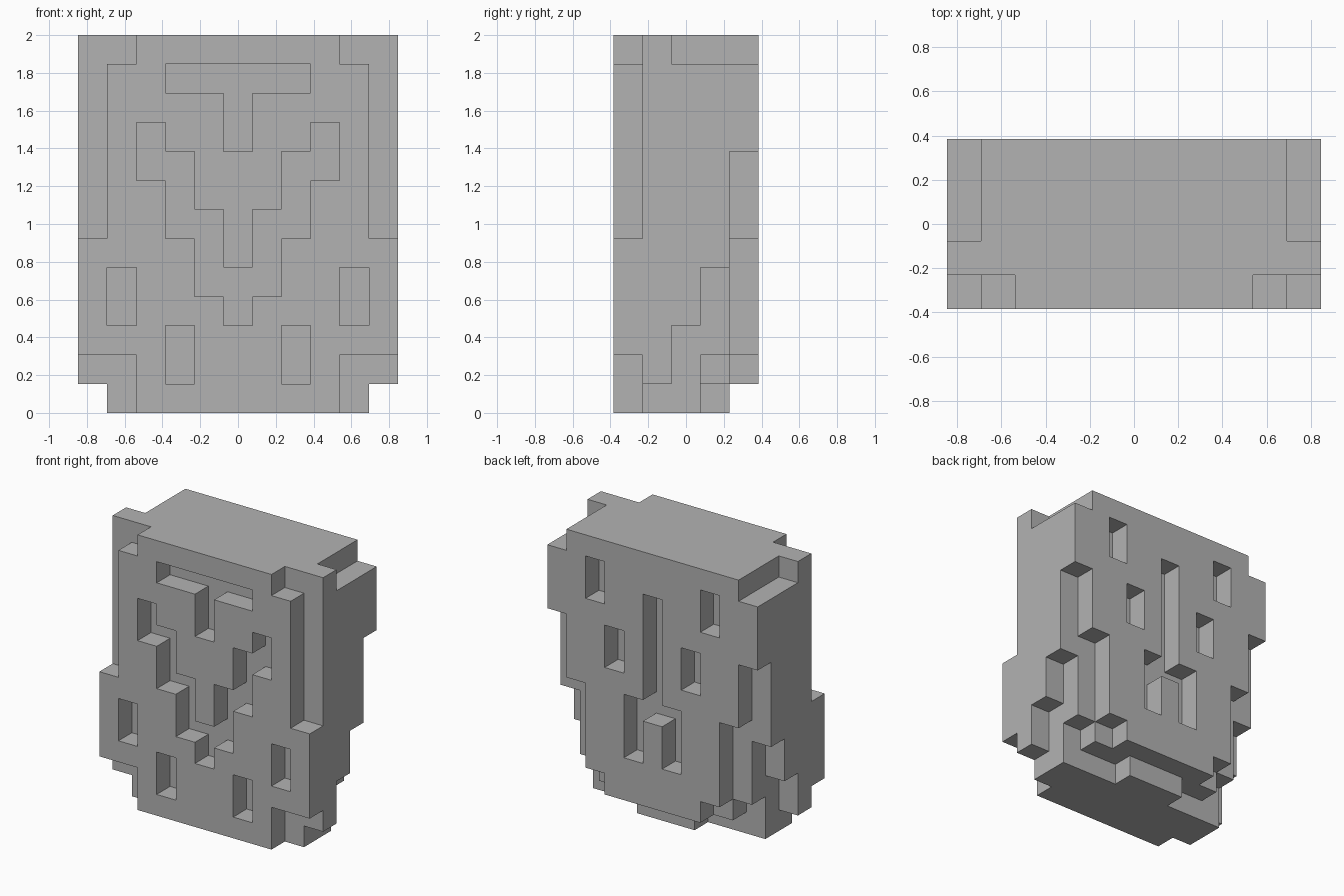
import bpy
import bmesh
from mathutils import Vector

cube = bpy.data.objects.get("Cube")
if cube:
    bpy.data.objects.remove(cube, do_unlink=True)

# Block grid: columns across x, layers from front to back, rows upward
COLS, LAYERS, ROWS = 11, 5, 13
UNIT = 2 / ROWS
FRONT, BACK = 0, LAYERS - 1
cells = set()


def span(cols, layer, rows):
    """Cells of a rectangle in one layer, mirrored left to right."""
    found = set()
    for c in range(*cols):
        for r in range(*rows):
            found |= {(c, layer, r), (COLS - 1 - c, layer, r)}
    return found


def fill(layer, *pieces):
    for c0, c1, r0, r1 in pieces:
        cells.update(span((c0, c1), layer, (r0, r1)))


def carve(layer, *pieces):
    for c0, c1, r0, r1 in pieces:
        cells.difference_update(span((c0, c1), layer, (r0, r1)))


# Body layers: (first column, end column, bottom row, top row) of one half
fill(0, (0, 1, 2, 6), (1, 2, 2, 12), (2, 6, 0, 13))
fill(1, (0, 1, 1, 13), (1, 6, 0, 13))
fill(2, (0, 1, 3, 12), (1, 6, 0, 13))
fill(3, (0, 1, 5, 12), (1, 2, 2, 13), (2, 4, 1, 13), (4, 6, 0, 13))
fill(4, (0, 1, 9, 12), (1, 2, 6, 13), (2, 3, 2, 13), (3, 6, 1, 13))

# Front carving: T bar, stepped V, side slots and lower slots
carve(FRONT, (3, 6, 11, 12), (5, 6, 9, 11))
carve(FRONT, (2, 3, 8, 10), (3, 4, 6, 9), (4, 5, 4, 7), (5, 6, 3, 5))
carve(FRONT, (1, 2, 3, 5), (3, 4, 1, 3))

# Back carving: forked groove, upper slots and middle slots
carve(BACK, (5, 6, 5, 11), (4, 5, 3, 6))
carve(BACK, (2, 3, 10, 12), (3, 4, 7, 9))


def build_skin(name, material):
    """Make the outer skin of all filled cells as flat quads."""
    bm = bmesh.new()
    corners = {}

    def corner(p):
        key = tuple(round(v) for v in p)
        if key not in corners:
            offset = Vector((COLS / 2, LAYERS / 2, 0))
            corners[key] = bm.verts.new((Vector(key) - offset) * UNIT)
        return corners[key]

    axes = [Vector(a) for a in ((1, 0, 0), (0, 1, 0), (0, 0, 1))]
    for cell in sorted(cells):
        base = Vector(cell)
        for i in range(3):
            n, u, v = axes[i], axes[(i + 1) % 3], axes[(i + 2) % 3]
            for side in (0, 1):
                neighbour = base + n * (2 * side - 1)
                if tuple(round(x) for x in neighbour) in cells:
                    continue
                o = base + n * side
                loop = [o, o + u, o + u + v, o + v]
                if not side:
                    loop.reverse()
                bm.faces.new([corner(p) for p in loop])

    mesh = bpy.data.meshes.new(name)
    bm.to_mesh(mesh)
    bm.free()
    mesh.materials.append(material)
    obj = bpy.data.objects.new(name, mesh)
    bpy.context.collection.objects.link(obj)
    return obj


# Plain grey
grey = bpy.data.materials.new("grey")
grey.use_nodes = True
colour = (0.45, 0.45, 0.45, 1)
grey.diffuse_color = colour
grey.node_tree.nodes["Principled BSDF"].inputs["Base Color"].default_value = colour

build_skin("carved_block", grey)
